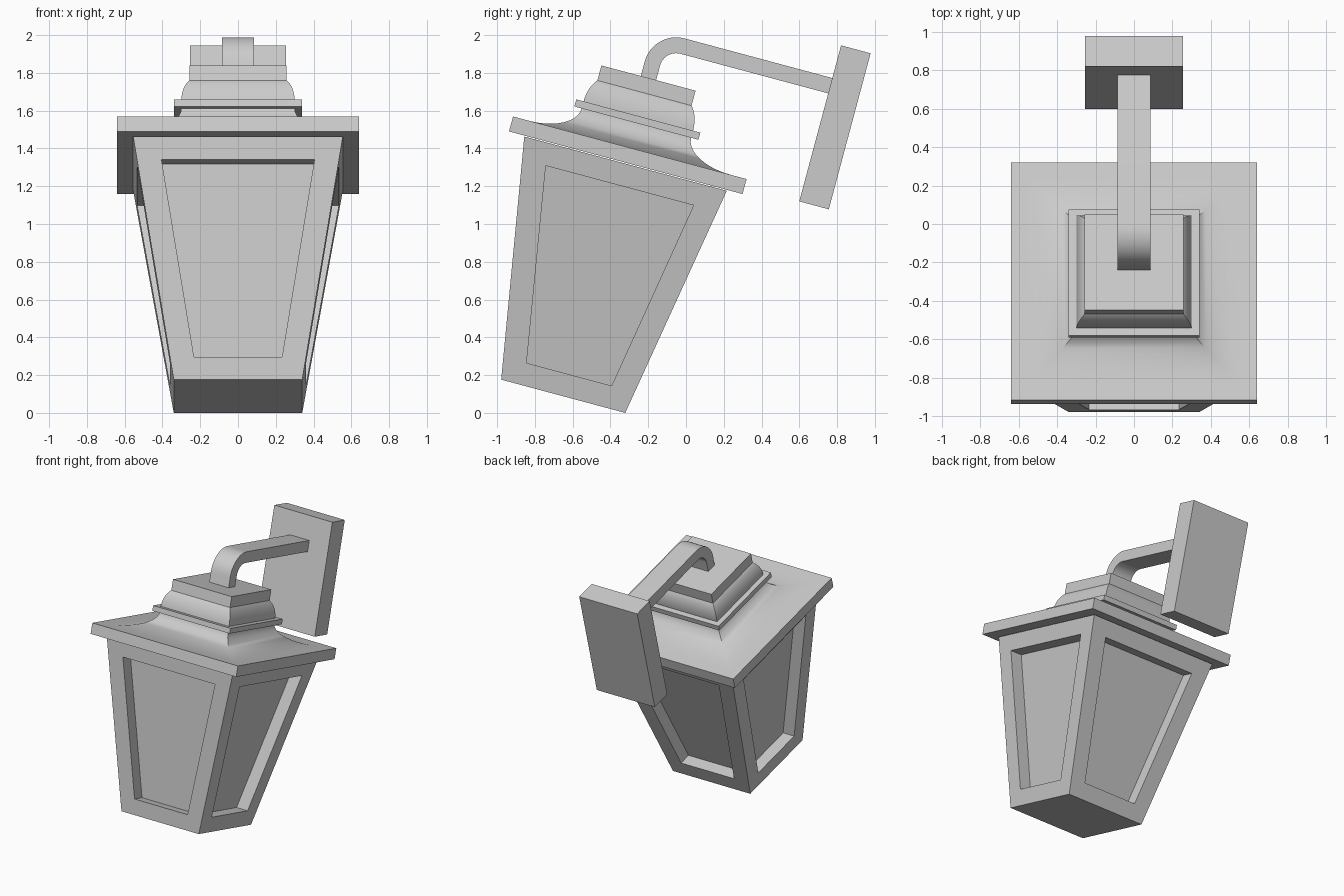
import bpy, bmesh
from math import sin, cos, pi, radians
from mathutils import Matrix, Vector

if "Cube" in bpy.data.objects:
    bpy.data.objects.remove(bpy.data.objects["Cube"])

# The whole lantern leans 15 degrees about x; parts are built upright in a local frame
LEAN = Matrix.Translation((0, -0.65, 0.088)) @ Matrix.Rotation(radians(-15), 4, 'X')


def finish(name, bm, smooth=False):
    bmesh.ops.remove_doubles(bm, verts=bm.verts, dist=1e-5)
    bmesh.ops.recalc_face_normals(bm, faces=bm.faces)
    me = bpy.data.meshes.new(name)
    bm.to_mesh(me)
    bm.free()
    ob = bpy.data.objects.new(name, me)
    bpy.context.collection.objects.link(ob)
    ob.matrix_world = LEAN
    if smooth:
        bpy.ops.object.select_all(action='DESELECT')
        ob.select_set(True)
        bpy.context.view_layer.objects.active = ob
        bpy.ops.object.shade_smooth_by_angle(angle=radians(35))
    return ob


def square_loft(name, profile, smooth=False):
    """Stack square rings given as (half width, height)."""
    bm = bmesh.new()
    rings = [[bm.verts.new((sx * h, sy * h, z))
              for sx, sy in ((-1, -1), (1, -1), (1, 1), (-1, 1))] for h, z in profile]
    for a, b in zip(rings, rings[1:]):
        for i in range(4):
            j = (i + 1) % 4
            bm.faces.new((a[i], a[j], b[j], b[i]))
    bm.faces.new(rings[0])
    bm.faces.new(rings[-1])
    return finish(name, bm, smooth)


def side_extrude(name, outline, half, smooth=False):
    """Extrude a (y, z) outline across x."""
    bm = bmesh.new()
    face = bm.faces.new([bm.verts.new((-half, y, z)) for y, z in outline])
    ext = bmesh.ops.extrude_face_region(bm, geom=[face])
    verts = [v for v in ext['geom'] if isinstance(v, bmesh.types.BMVert)]
    bmesh.ops.translate(bm, verts=verts, vec=(2 * half, 0, 0))
    return finish(name, bm, smooth)


# Tapered body with a recessed pane on each side
B0, B1, H, DEPTH = 0.34, 0.555, 1.275, 0.097


def slope(z):
    return B0 + (B1 - B0) * z / H


def quad(wb, zb, wt, zt, inset):
    return [Vector((x, -slope(z) + inset, z))
            for x, z in ((-wb, zb), (wb, zb), (wt, zt), (-wt, zt))]


bm = bmesh.new()
for k in range(4):
    turn = Matrix.Rotation(k * pi / 2, 3, 'Z')
    loops = [[bm.verts.new(turn @ p) for p in q] for q in (
        quad(B0, 0, B1, H, 0),
        quad(0.233, 0.12, 0.405, 1.155, 0),
        quad(0.233, 0.12, 0.405, 1.155, DEPTH))]
    for a, b in zip(loops, loops[1:]):
        for i in range(4):
            j = (i + 1) % 4
            bm.faces.new((a[i], a[j], b[j], b[i]))
    bm.faces.new(loops[2])
for half, z in ((B0, 0), (B1, H)):
    bm.faces.new([bm.verts.new((sx * half, sy * half, z))
                  for sx, sy in ((-1, -1), (1, -1), (1, 1), (-1, 1))])
finish("lantern_body", bm)

# Roof: eave slab, concave flare, collar, convex dome, cap
N = 10
square_loft("roof_eave", [(0.64, 1.28), (0.64, 1.362)])
square_loft("roof_flare", [(0.55 - 0.25 * sin(t), 1.497 - 0.135 * cos(t))
                           for t in (i * pi / 2 / N for i in range(N + 1))], True)
square_loft("roof_collar", [(0.34, 1.497), (0.34, 1.536)])
square_loft("roof_dome", [(0.20 + 0.10 * cos(t), 1.536 + 0.155 * sin(t))
                          for t in (i * radians(65) / N for i in range(N + 1))], True)
square_loft("roof_cap", [(0.258, 1.662), (0.258, 1.744)])

# Bent arm from cap to wall plate
T, R, TOP, END = 0.042, 0.13, 1.954, 0.945


def arm_edge(r):
    bend = [(R - r * cos(t), TOP - R + r * sin(t))
            for t in (i * pi / 2 / 12 for i in range(13))]
    return [(R - r, 1.74)] + bend + [(END, TOP - R + r)]


side_extrude("arm", arm_edge(R + T) + arm_edge(R - T)[::-1], 0.085, True)

# Wall plate
side_extrude("wall_plate", [(0.94, 1.32), (1.102, 1.32), (1.102, 2.175), (0.94, 2.175)], 0.255)
